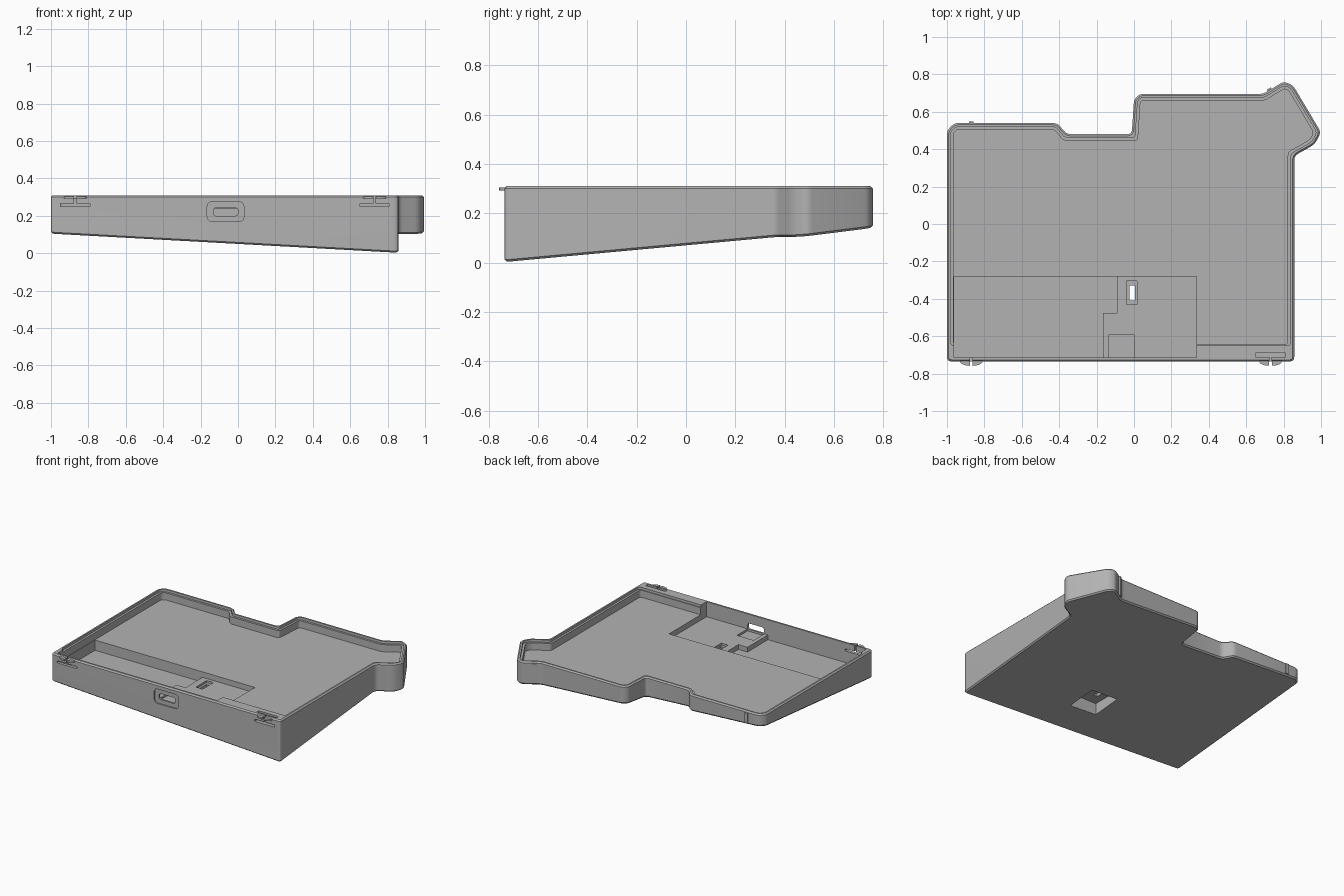
import bpy, bmesh, math
from mathutils import Vector

cube = bpy.data.objects.get("Cube")
if cube:
    bpy.data.objects.remove(cube, do_unlink=True)

grey = bpy.data.materials.new("plain grey plastic")
grey.use_nodes = True
GREY = (0.45, 0.45, 0.45, 1)
grey.diffuse_color = GREY
grey.node_tree.nodes["Principled BSDF"].inputs["Base Color"].default_value = GREY

TOP, FRONT = 0.31, -0.735
OUTLINE = [(-1, FRONT), (.857, FRONT), (.857, .365), (.965, .425), (1, .49), (.85, .742), (.8, .762),
           (.69, .695), (.03, .695), (0, .665), (-.012, .48), (-.36, .48), (-.41, .54), (-.96, .54), (-1, .50)]


def inset(points, side, front):
    """Move every outline edge inward; the front edge gets its own distance."""
    lines = []
    for i, p in enumerate(points):
        a, b = Vector(p), Vector(points[(i + 1) % len(points)])
        d = (b - a).normalized()
        lines.append((a + Vector((-d.y, d.x)) * (front if i == 0 else side), d))
    result = []
    for i, (a, d) in enumerate(lines):
        b, e = lines[i - 1]
        t = (a - b).cross(d) / e.cross(d)
        result.append(b + e * t)
    return result


def rounded(points, radius, steps=4):
    """Replace each corner with a short curve."""
    result = []
    for i, p in enumerate(points):
        p, a, b = Vector(p), Vector(points[i - 1]), Vector(points[(i + 1) % len(points)])
        r = min(radius, (a - p).length * .4, (b - p).length * .4)
        s, e = p + (a - p).normalized() * r, p + (b - p).normalized() * r
        for k in range(steps + 1):
            t = k / steps
            result.append(s * (1 - t) ** 2 + p * 2 * t * (1 - t) + e * t * t)
    return result


def finish(name, bm):
    bmesh.ops.recalc_face_normals(bm, faces=bm.faces)
    mesh = bpy.data.meshes.new(name)
    bm.to_mesh(mesh)
    bm.free()
    mesh.materials.append(grey)
    ob = bpy.data.objects.new(name, mesh)
    bpy.context.collection.objects.link(ob)
    return ob


def prism_mesh(points, low, high):
    bm = bmesh.new()
    face = bm.faces.new([bm.verts.new((p[0], p[1], low)) for p in points])
    top = bmesh.ops.extrude_face_region(bm, geom=[face])["geom"]
    for v in top:
        if isinstance(v, bmesh.types.BMVert):
            v.co.z = high
    return bm


def prism(name, points, low, high):
    return finish(name, prism_mesh(points, low, high))


def box(name, x0, x1, y0, y1, z0, z1):
    return prism(name, [(x0, y0), (x1, y0), (x1, y1), (x0, y1)], z0, z1)


def upright_slot(name, x0, x1, z0, z1, y0, y1, radius):
    """Rounded rectangle seen from the front, pushed through in y."""
    bm = prism_mesh(rounded([(x0, z0), (x1, z0), (x1, z1), (x0, z1)], radius), y0, y1)
    for v in bm.verts:
        v.co = (v.co.x, v.co.z, v.co.y)
    return finish(name, bm)


def cut(target, cutter):
    mod = target.modifiers.new("cut", 'BOOLEAN')
    mod.operation, mod.solver, mod.object = 'DIFFERENCE', 'EXACT', cutter
    bpy.context.view_layer.objects.active = target
    bpy.ops.object.modifier_apply(modifier=mod.name)
    bpy.data.objects.remove(cutter, do_unlink=True)


# Solid shell with a sloping underside and chamfered rims
bm = prism_mesh(rounded(OUTLINE, .025), -.2, TOP)
bmesh.ops.recalc_face_normals(bm, faces=bm.faces)
base, slope = Vector((.857, FRONT, .002)), Vector((.055, -.092, 1))
cutres = bmesh.ops.bisect_plane(bm, geom=bm.verts[:] + bm.edges[:] + bm.faces[:],
                                plane_co=base, plane_no=slope, clear_inner=True)
rim = [e for e in cutres["geom_cut"] if isinstance(e, bmesh.types.BMEdge)]
bmesh.ops.holes_fill(bm, edges=rim)
bmesh.ops.recalc_face_normals(bm, faces=bm.faces)
edges = [e for e in bm.edges if abs(e.verts[0].co.z - e.verts[1].co.z) < .2
         and any(len(f.verts) > 8 for f in e.link_faces)]
bmesh.ops.bevel(bm, geom=edges, offset=.009, segments=1, affect='EDGES')
case = finish("case_shell", bm)

# Tray opening: thin lip, then the main floor with a thick front wall
cut(case, prism("lip_cut", rounded(inset(OUTLINE, .02, .085), .02), .292, .5))
cut(case, prism("tray_cut", rounded(inset(OUTLINE, .035, .09), .02), .24, .5))

# Stepped pocket along the front
cut(case, box("pocket_cut", -.962, .333, -.713, -.28, .2, .5))
cut(case, prism("deep_pocket_cut", [(-.962, -.713), (-.165, -.713), (-.165, -.475), (-.092, -.475),
                                    (-.092, -.28), (-.962, -.28)], .165, .5))
cut(case, box("connector_seat_cut", -.135, 0, -.713, -.59, .185, .3))

# Hollow underside and reset button opening
under = [(-.89, -.58)] + [(.785, -.58)] + [tuple(p) for p in inset(OUTLINE, .075, .155)[2:]]
under[-1] = (-.89, .4)
under[-2] = (-.85, .45)
cut(case, prism("underside_cut", rounded(under, .03), -.3, .12))
cut(case, box("button_recess_cut", -.08, .14, -.49, -.27, -.3, .16))
cut(case, box("button_well_cut", -.04, .015, -.43, -.305, .185, .4))
cut(case, box("button_hole_cut", -.025, .005, -.41, -.33, 0, .4))

# Cable port in the front wall
cut(case, upright_slot("port_recess_cut", -.165, .032, .17, .275, -.8, FRONT + .009, .03))
cut(case, upright_slot("port_hole_cut", -.132, 0, .2, .243, -.8, -.69, .02))

# Snap clips: flexible slot, half-round tab and stem
for side, x in (("right", -.87), ("left", .73)):
    cut(case, upright_slot("clip_slot_cut", x - .08, x + .08, .25, .266, -.8, -.69, .008))
    if side == "left":
        cut(case, box("clip_relief_cut", x - .08, x + .08, -.712, -.69, .25, .5))
    cut(case, box("clip_gap_cut", x - .006, x + .006, -.8, -.69, .266, .5))
    for half, s in (("outer", -1), ("inner", 1)):
        arc = [(x + s * (.007 + .055 * math.cos(a)), FRONT + .003 - .026 * math.sin(a))
               for a in [math.pi / 2 * k / 6 for k in range(7)]]
        prism(side + "_clip_tab_" + half, arc + [(x + s * .007, FRONT + .003)], .292, .304)

# Small locating ribs on the back wall
for name, x, y, low, angle in (("right_back_rib", -.87, .54, .225, 0), ("left_back_rib", .725, .716, .155, 31)):
    rib = box(name, -.012, .012, -.008, .009, low, .3)
    rib.location = (x, y, 0)
    rib.rotation_euler.z = math.radians(angle)

# Smooth rounded corners, keep the rest crisp
bpy.ops.object.select_all(action='DESELECT')
case.select_set(True)
bpy.context.view_layer.objects.active = case
bpy.ops.object.shade_smooth_by_angle(angle=math.radians(25))
